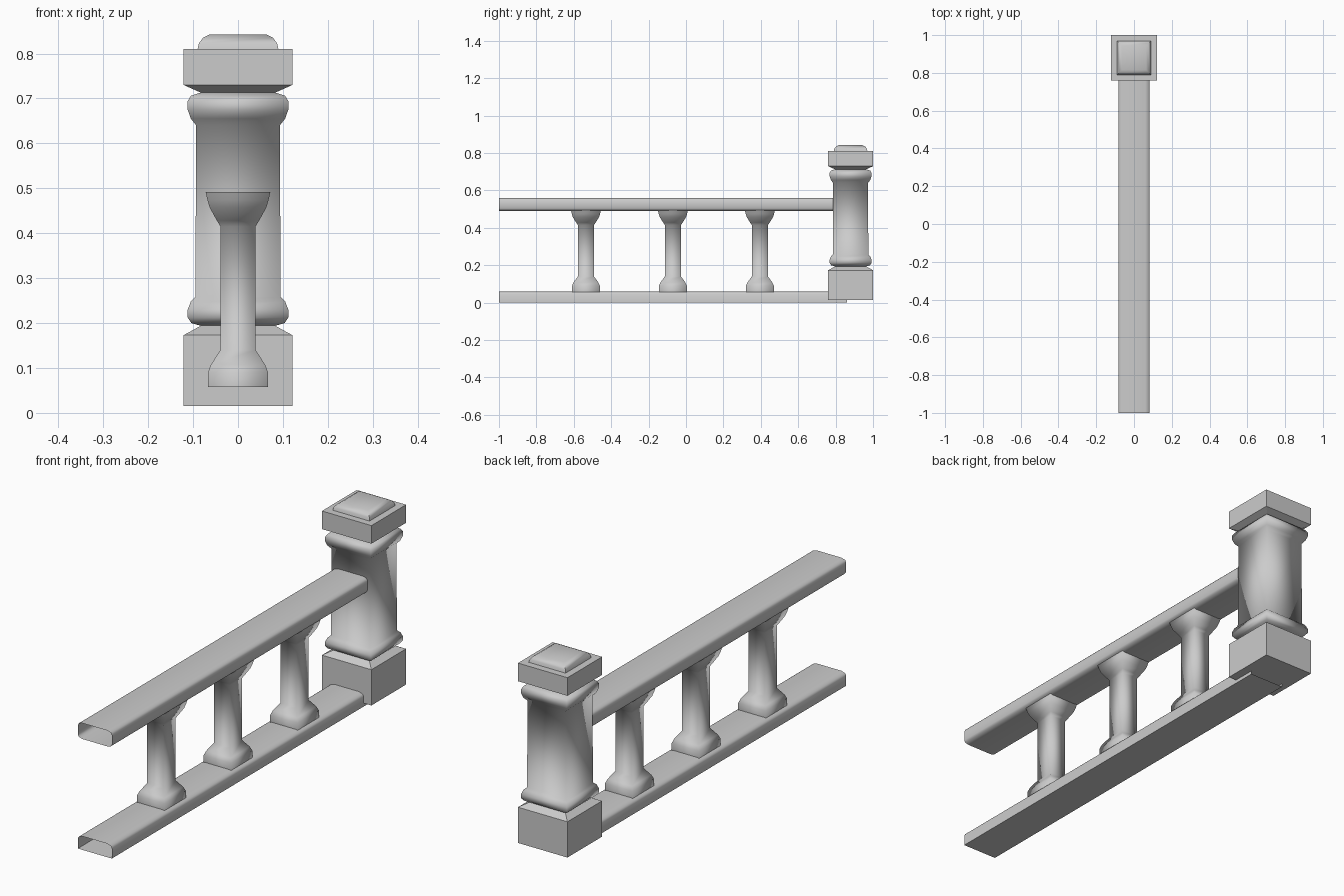
import bpy
import bmesh
import math

cube = bpy.data.objects.get("Cube")
if cube:
    bpy.data.objects.remove(cube, do_unlink=True)

stone = bpy.data.materials.new("grey_stone")
stone.use_nodes = True
grey = (0.6, 0.6, 0.6, 1)
stone.diffuse_color = grey
stone.node_tree.nodes["Principled BSDF"].inputs["Base Color"].default_value = grey


def loft(name, rings, angle, cap_start=False, cap_end=False):
    """Skin a list of closed rings of points into one object."""
    bm = bmesh.new()
    loops = [[bm.verts.new(p) for p in ring] for ring in rings]
    n = len(loops[0])
    for a, b in zip(loops, loops[1:]):
        for i in range(n):
            j = (i + 1) % n
            bm.faces.new((a[i], a[j], b[j], b[i]))
    if cap_start:
        bm.faces.new(loops[0][::-1])
    if cap_end:
        bm.faces.new(loops[-1])
    mesh = bpy.data.meshes.new(name)
    bm.to_mesh(mesh)
    bm.free()
    mesh.materials.append(stone)
    obj = bpy.data.objects.new(name, mesh)
    bpy.context.collection.objects.link(obj)
    bpy.ops.object.select_all(action='DESELECT')
    obj.select_set(True)
    bpy.context.view_layer.objects.active = obj
    bpy.ops.object.shade_smooth_by_angle(angle=math.radians(angle))
    return obj


def square_column(name, y, profile, angle, stretch=1.0, **caps):
    """Square rings from (half width, height) pairs."""
    corners = ((-1, -1), (1, -1), (1, 1), (-1, 1))
    rings = [[(sx * r, y + sy * r * stretch, z) for sx, sy in corners]
             for r, z in profile]
    return loft(name, rings, angle, **caps)


def rail(name, half, y_end):
    """Open tube along y, half being the right side of its section."""
    section = half + [(-x, z) for x, z in reversed(half)]
    return loft(name, [[(x, y, z) for x, z in section] for y in (-1, y_end)], 60)


# Newel post
POST_Y = 0.88
square_column("post_plinth", POST_Y,
              [(0.121, 0.015), (0.121, 0.173), (0.083, 0.194)], 20,
              cap_start=True, cap_end=True)
square_column("post_shaft", POST_Y,
              [(0.083, 0.194), (0.104, 0.2), (0.112, 0.212), (0.112, 0.23),
               (0.105, 0.248), (0.095, 0.258), (0.093, 0.64), (0.105, 0.655),
               (0.112, 0.675), (0.112, 0.694), (0.105, 0.706), (0.083, 0.713)], 100)
square_column("post_cap", POST_Y,
              [(0.083, 0.713), (0.121, 0.73), (0.121, 0.81)], 20,
              cap_start=True, cap_end=True)
square_column("post_cap_pad", POST_Y,
              [(0.09, 0.81), (0.087, 0.823), (0.078, 0.835), (0.064, 0.842)], 50,
              cap_end=True)

# Rails
rail("bottom_rail", [(0.083, 0), (0.083, 0.045), (0.078, 0.054), (0.06, 0.06)], 0.86)
rail("top_rail", [(0.06, 0.49), (0.078, 0.495), (0.083, 0.504), (0.083, 0.546),
                  (0.078, 0.555), (0.06, 0.56)], 0.86)

# Balusters
for i, y in enumerate((-0.535, -0.07, 0.395)):
    square_column(f"baluster_{i + 1}", y,
                  [(0.067, 0.058), (0.067, 0.09), (0.06, 0.108), (0.039, 0.14),
                   (0.039, 0.415), (0.047, 0.428), (0.063, 0.457), (0.068, 0.474),
                   (0.072, 0.492)], 100, stretch=1.11)
